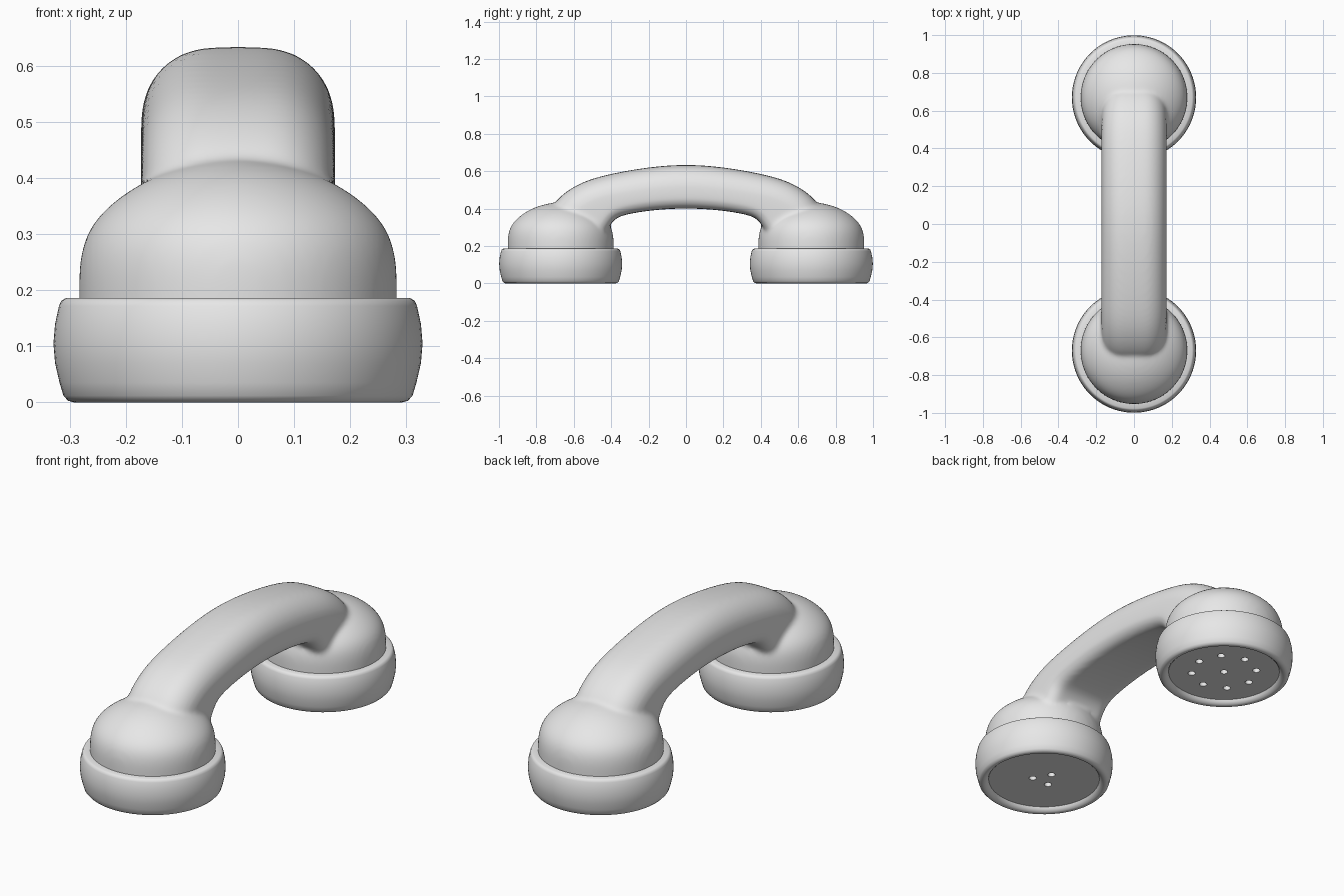
import bpy
import bmesh
from math import cos, sin, pi, radians
from mathutils import Vector, Matrix

if "Cube" in bpy.data.objects:
    bpy.data.objects.remove(bpy.data.objects["Cube"], do_unlink=True)

END_Y = 0.67          # centre of each end piece
HALF_WIDTH = 0.173    # half the grip width

grey = bpy.data.materials.new("light_grey")
grey.use_nodes = True
grey.diffuse_color = (0.8, 0.8, 0.8, 1)
grey.node_tree.nodes["Principled BSDF"].inputs["Base Color"].default_value = (0.8, 0.8, 0.8, 1)


def make_object(name, bm):
    bmesh.ops.recalc_face_normals(bm, faces=bm.faces)
    mesh = bpy.data.meshes.new(name)
    bm.to_mesh(mesh)
    bm.free()
    mesh.materials.append(grey)
    obj = bpy.data.objects.new(name, mesh)
    bpy.context.collection.objects.link(obj)
    return obj


def select_only(obj):
    bpy.ops.object.select_all(action='DESELECT')
    obj.select_set(True)
    bpy.context.view_layer.objects.active = obj


def apply_all(obj):
    select_only(obj)
    for name in [m.name for m in obj.modifiers]:
        bpy.ops.object.modifier_apply(modifier=name)


def loft(bm, rings, closed_ends=True):
    """Skin a list of equally long vertex loops."""
    loops = [[bm.verts.new(p) for p in ring] for ring in rings]
    for a, b in zip(loops, loops[1:]):
        for i in range(len(a)):
            j = (i + 1) % len(a)
            bm.faces.new((a[i], a[j], b[j], b[i]))
    if closed_ends:
        bm.faces.new(loops[0][::-1])
        bm.faces.new(loops[-1])


def lathe(bm, profile, y, sides):
    """Revolve (radius, height) points around a vertical axis at y."""
    loft(bm, [[(r * cos(2 * pi * i / sides), y + r * sin(2 * pi * i / sides), z)
               for i in range(sides)] for r, z in profile])


def grip_section(top, bottom):
    """Rounded rectangle spanning from the underside point to the top point."""
    base, rise = Vector(bottom), Vector(top) - Vector(bottom)
    height = rise.length
    rise.normalize()
    half = []
    for radius, centre, start in ((0.06, 0.06, -90), (0.125, height - 0.125, 0)):
        for k in range(6):
            a = radians(start + 18 * k)
            half.append((HALF_WIDTH - radius + radius * cos(a), centre + radius * sin(a)))
    outline = half + [(-x, t) for x, t in reversed(half)]
    return [(x, base.x + rise.x * t, base.y + rise.y * t) for x, t in outline]


# Body: two domes and the arched grip, blended into one smooth skin
dome = [(0.283, 0.10), (0.283, 0.14), (0.284, 0.20), (0.284, 0.245), (0.274, 0.295),
        (0.248, 0.335), (0.202, 0.374), (0.14, 0.408), (0.07, 0.428), (0.015, 0.434)]
# Matching (y, z) points on the top and underside, from the middle to one end
stations = [((0, 0.639), (0, 0.404)), ((0.2, 0.623), (0.17, 0.394)),
            ((0.39, 0.59), (0.30, 0.374)), ((0.52, 0.556), (0.37, 0.355)),
            ((0.60, 0.518), (0.403, 0.32)), ((0.66, 0.477), (0.425, 0.275)),
            ((0.71, 0.425), (0.47, 0.235)), ((0.72, 0.37), (0.54, 0.19))]
mirrored = [((-t[0], t[1]), (-b[0], b[1])) for t, b in stations[:0:-1]]

bm = bmesh.new()
for side in (-1, 1):
    lathe(bm, dome, side * END_Y, 48)
loft(bm, [grip_section(t, b) for t, b in mirrored + stations])
body = make_object("handset_body", bm)
subdivide = body.modifiers.new("subdivide", 'SUBSURF')
subdivide.levels = 2
blend = body.modifiers.new("blend", 'REMESH')
blend.mode = 'VOXEL'
blend.voxel_size = 0.01
soften = body.modifiers.new("soften", 'SMOOTH')
soften.factor = 0.5
soften.iterations = 12
apply_all(body)
select_only(body)
bpy.ops.object.shade_smooth()

# Screw caps with a recessed plate and sound holes underneath
cap = [(0.01, 0.022), (0.265, 0.022), (0.27, 0.012), (0.28, 0.003), (0.292, 0),
       (0.303, 0.003), (0.311, 0.012), (0.318, 0.035), (0.326, 0.07), (0.329, 0.105),
       (0.326, 0.14), (0.319, 0.172), (0.315, 0.181), (0.307, 0.186), (0.27, 0.186),
       (0.01, 0.186)]
ring = [(0.155 * cos(k * pi / 4), 0.155 * sin(k * pi / 4)) for k in range(8)]
trio = [(0.055 * cos(radians(a)), 0.055 * sin(radians(a))) for a in (90, 210, 330)]

for name, side, holes in (("earpiece_cap", 1, ring + [(0, 0)]),
                          ("mouthpiece_cap", -1, trio)):
    bm = bmesh.new()
    lathe(bm, cap, side * END_Y, 96)
    obj = make_object(name, bm)

    bm = bmesh.new()
    for x, y in holes:
        bmesh.ops.create_cone(bm, cap_ends=True, segments=16, radius1=0.018, radius2=0.018,
                              depth=0.06, matrix=Matrix.Translation((x, side * END_Y + y, 0.015)))
    cutter = make_object(name + "_hole_cutter", bm)
    cutter.hide_render = True
    cut = obj.modifiers.new("holes", 'BOOLEAN')
    cut.operation = 'DIFFERENCE'
    cut.solver = 'EXACT'
    cut.object = cutter
    apply_all(obj)
    bpy.data.objects.remove(cutter, do_unlink=True)
    select_only(obj)
    bpy.ops.object.shade_smooth_by_angle(angle=radians(40))
